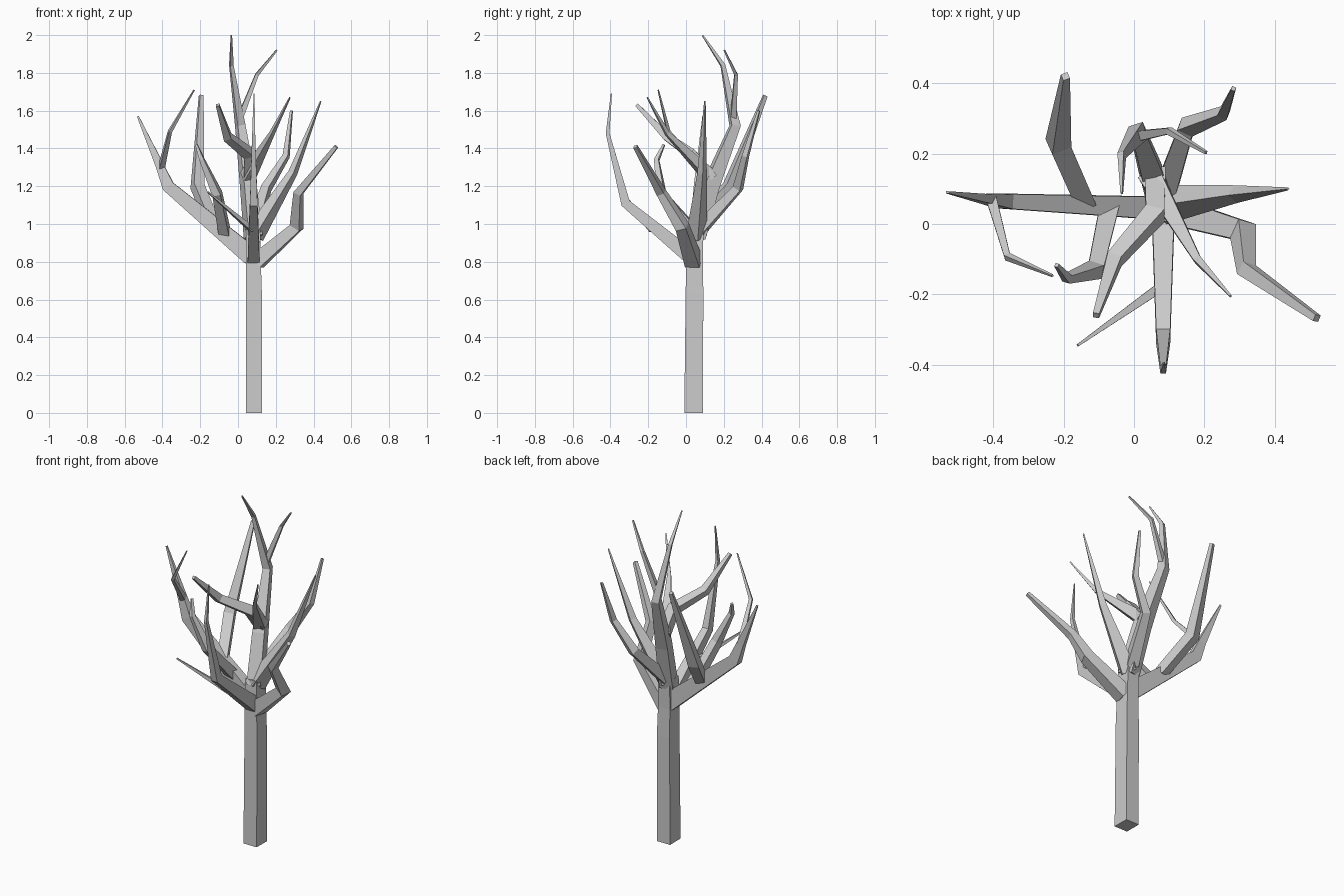
import bpy, bmesh, math
from mathutils import Vector


def limb(name, pts, flat=1.0, roll=0.0):
    """Four-sided tapered limb through (x, y, z, width); flat scales sideways width."""
    P = [Vector(p[:3]) for p in pts]
    n = len(P)
    segs = [(P[i + 1] - P[i]).normalized() for i in range(n - 1)]
    side = segs[0].cross(Vector((0, 0, 1)))
    if side.length < 0.1:
        side = Vector((1, 0, 0))
    bm = bmesh.new()
    rings = []
    for i in range(n):
        t = (segs[max(i - 1, 0)] + segs[min(i, n - 2)]).normalized()
        side = (side - t * side.dot(t)).normalized()
        up = side.cross(t)
        ring = []
        for k in range(4):
            a = math.radians(45 + 90 * k + roll)
            r = pts[i][3] * math.sqrt(0.5)
            ring.append(bm.verts.new(P[i] + side * r * flat * math.cos(a) + up * r * math.sin(a)))
        rings.append(ring)
    for a, b in zip(rings, rings[1:]):
        for k in range(4):
            bm.faces.new((a[k], a[(k + 1) % 4], b[(k + 1) % 4], b[k]))
    bm.faces.new(rings[0])
    bm.faces.new(rings[-1])
    bmesh.ops.recalc_face_normals(bm, faces=bm.faces)
    me = bpy.data.meshes.new(name)
    bm.to_mesh(me)
    bm.free()
    ob = bpy.data.objects.new(name, me)
    bpy.context.collection.objects.link(ob)


# Trunk and leader
limb("trunk", [(.085, .04, 0, .098), (.085, .045, .63, .094), (.082, .045, .80, .088),
               (.08, .05, .97, .085)], flat=.88)
limb("leader", [(.08, .05, .93, .09), (.055, .13, 1.2, .08), (.012, .26, 1.52, .05),
                (-.035, .195, 1.84, .022), (-.035, .088, 1.998, .007)], flat=.85)
limb("leader_twig", [(.01, .25, 1.56, .03), (.10, .265, 1.79, .018), (.205, .203, 1.92, .008)])

# Left bough and its offshoots
limb("left_bough", [(.07, .045, .83, .10), (-.37, .065, 1.2, .065), (-.41, .07, 1.3, .045),
                    (-.53, .09, 1.57, .01)], flat=.65)
limb("left_twig", [(-.405, .07, 1.3, .03), (-.36, -.093, 1.49, .018), (-.232, -.147, 1.71, .006)])
limb("left_front_branch", [(-.07, .05, .95, .055), (-.11, -.13, 1.16, .045),
                           (-.19, -.155, 1.34, .024), (-.22, -.117, 1.42, .011)])
limb("left_back_branch", [(-.14, .06, 1.02, .055), (-.215, .23, 1.2, .058),
                          (-.195, .42, 1.68, .02)])

# Front bough
limb("front_bough", [(.083, .03, .82, .08), (.083, -.32, 1.11, .05), (.083, -.415, 1.48, .02),
                     (.085, -.395, 1.69, .006)], flat=.8)
limb("front_twig", [(.075, -.18, .97, .028), (-.16, -.345, 1.17, .007)])

# Right boughs
limb("right_bough", [(.10, .04, .80, .08), (.31, -.02, .985, .06), (.32, -.13, 1.165, .042),
                     (.52, -.268, 1.41, .02)])
limb("right_upper_bough", [(.085, .055, .94, .08), (.29, .085, 1.27, .036), (.438, .1, 1.65, .006)],
     roll=45)
limb("back_right_bough", [(.085, .08, .98, .065), (.15, .275, 1.19, .045), (.255, .315, 1.36, .03),
                          (.283, .385, 1.6, .012)])

# Upper crown forks
limb("upper_left_branch", [(.06, .14, 1.24, .06), (.06, .03, 1.37, .055), (-.055, -.10, 1.46, .042),
                           (-.108, -.26, 1.63, .018)])
limb("upper_right_branch", [(.05, .13, 1.25, .065), (.18, -.1, 1.48, .022), (.275, -.205, 1.67, .006)])
